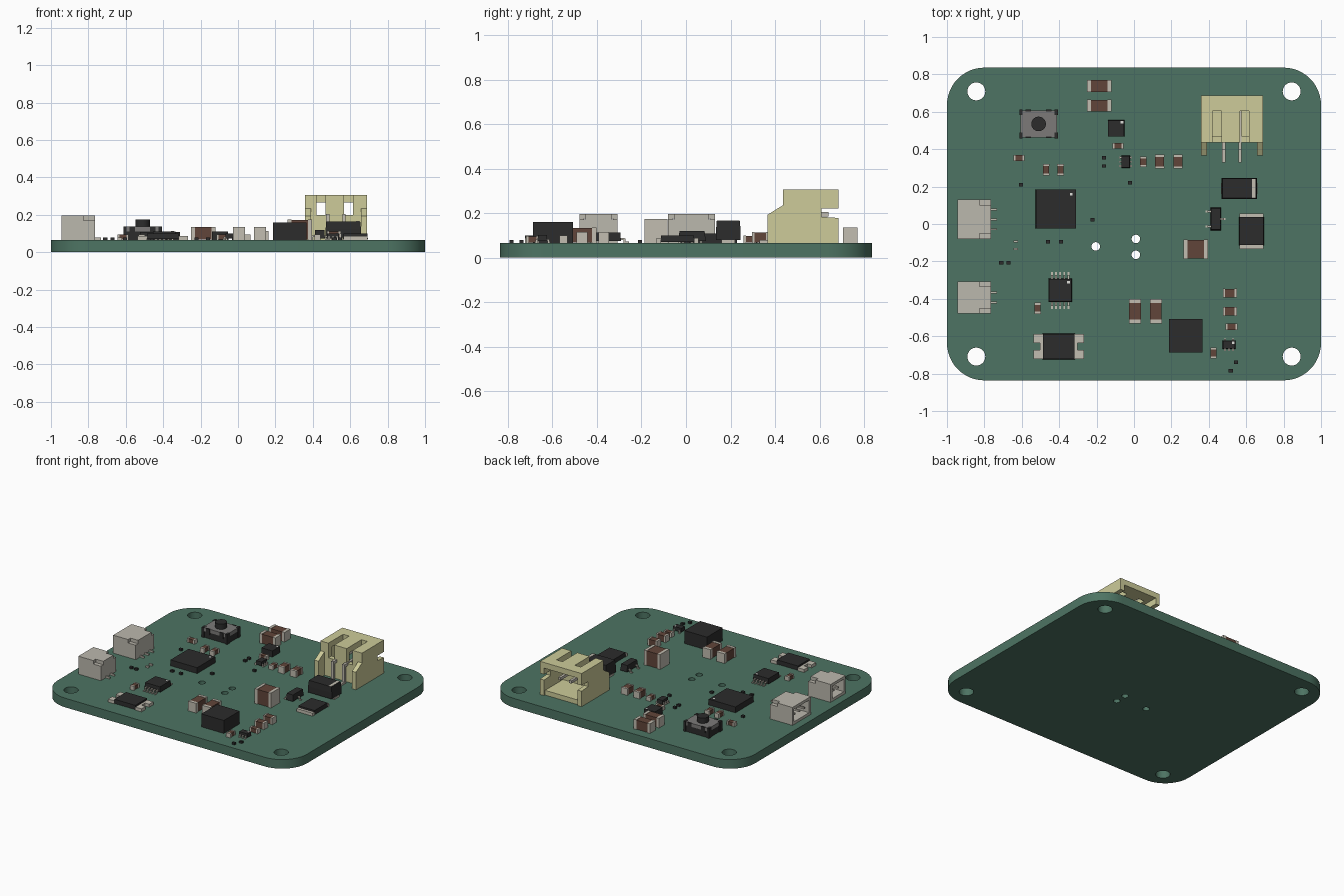
import bpy, bmesh, math
from mathutils import Matrix, Vector

if "Cube" in bpy.data.objects:
    bpy.data.objects.remove(bpy.data.objects["Cube"])

TOP = 0.066  # upper surface of the board


def material(name, rgb):
    mat = bpy.data.materials.new(name)
    mat.use_nodes = True
    mat.diffuse_color = (*rgb, 1)
    mat.node_tree.nodes["Principled BSDF"].inputs["Base Color"].default_value = (*rgb, 1)
    return mat


GREEN = material("board green", (0.075, 0.175, 0.125))
BLACK = material("chip black", (0.025, 0.025, 0.025))
CREAM = material("connector cream", (0.61, 0.6, 0.32))
BROWN = material("ceramic brown", (0.12, 0.06, 0.042))
PALE = material("pale terminal", (0.54, 0.51, 0.44))
IVORY = material("socket ivory", (0.5, 0.48, 0.42))
GREY = material("switch grey", (0.2, 0.195, 0.19))
WHITE = material("marking white", (0.75, 0.75, 0.72))


def box(mat, x, y, z, sx, sy, sz, taper=1):
    """Box piece centred on x, y with its base at z."""
    return (mat, Vector((x, y, z)), (sx, sy, sz), taper)


def span(mat, x0, x1, y0, y1, z0, z1):
    return box(mat, (x0 + x1) / 2, (y0 + y1) / 2, z0, x1 - x0, y1 - y0, z1 - z0)


def part(name, pieces, at=(0, 0, 0), turned=False):
    """One object made of several coloured boxes."""
    bm = bmesh.new()
    mesh = bpy.data.meshes.new(name)
    for mat, base, size, taper in pieces:
        if mat.name not in mesh.materials:
            mesh.materials.append(mat)
        index = mesh.materials.find(mat.name)
        verts = bmesh.ops.create_cube(bm, size=1)["verts"]
        for v in verts:
            k = taper if v.co.z > 0 else 1
            v.co = Vector((v.co.x * size[0] * k, v.co.y * size[1] * k,
                           (v.co.z + 0.5) * size[2])) + base
        for face in {f for v in verts for f in v.link_faces}:
            face.material_index = index
    bm.to_mesh(mesh)
    bm.free()
    obj = bpy.data.objects.new(name, mesh)
    bpy.context.collection.objects.link(obj)
    obj.location = at
    obj.rotation_euler.z = math.pi / 2 if turned else 0
    return obj


def arc(cx, cy, r, start=0, sweep=360, steps=32):
    angles = [math.radians(start + sweep * i / steps) for i in range(steps + (sweep < 360))]
    return [(cx + r * math.cos(a), cy + r * math.sin(a)) for a in angles]


def plate(name, loops, thickness, mat, matrix):
    """Flat outline with optional holes, extruded from its base."""
    curve = bpy.data.curves.new(name, "CURVE")
    curve.dimensions = "2D"
    curve.fill_mode = "BOTH"
    curve.extrude = thickness / 2
    for loop in loops:
        spline = curve.splines.new("POLY")
        spline.points.add(len(loop) - 1)
        for point, (x, y) in zip(spline.points, loop):
            point.co = (x, y, 0, 1)
        spline.use_cyclic_u = True
    source = bpy.data.objects.new(name, curve)
    bpy.context.collection.objects.link(source)
    bpy.context.view_layer.update()
    mesh = bpy.data.meshes.new_from_object(source.evaluated_get(bpy.context.evaluated_depsgraph_get()))
    bpy.data.objects.remove(source)
    bm = bmesh.new()
    bm.from_mesh(mesh)
    bmesh.ops.remove_doubles(bm, verts=bm.verts, dist=0.0001)
    bmesh.ops.recalc_face_normals(bm, faces=bm.faces)
    bm.to_mesh(mesh)
    bm.free()
    mesh.transform(matrix @ Matrix.Translation((0, 0, thickness / 2)))
    mesh.materials.clear()
    mesh.materials.append(mat)
    obj = bpy.data.objects.new(name, mesh)
    bpy.context.collection.objects.link(obj)
    bpy.ops.object.select_all(action="DESELECT")
    obj.select_set(True)
    bpy.context.view_layer.objects.active = obj
    bpy.ops.object.shade_smooth_by_angle(angle=math.radians(30))
    return obj


# Board with rounded corners, mounting holes and three small holes
outline = []
for sx, sy, start in ((1, 1, 0), (-1, 1, 90), (-1, -1, 180), (1, -1, 270)):
    outline += arc(sx * 0.8, sy * 0.636, 0.2, start, 90, 12)
holes = [arc(sx * 0.843, sy * 0.709, 0.048) for sx in (-1, 1) for sy in (-1, 1)]
holes += [arc(x, y, 0.023, steps=20) for x, y in ((-0.205, -0.12), (0.01, -0.08), (0.01, -0.165))]
plate("board", [outline] + holes, TOP, GREEN, Matrix())


# Ceramic capacitors: x, y, length, width, height; turned ones run along y
def capacitor(x, y, length, width, height, turned):
    end = max(0.16 * length, 0.012)
    ends = [box(PALE, s * (length - end) / 2, 0, 0, end, width, height) for s in (-1, 1)]
    middle = box(BROWN, 0, 0, 0.002, length - 2 * end, width * 0.96, height - 0.004)
    part("capacitor", ends + [middle], (x, y, TOP), turned)


for spec in ((-0.185, 0.738, 0.13, 0.065, 0.07), (-0.185, 0.633, 0.13, 0.065, 0.07),
             (-0.085, 0.418, 0.06, 0.032, 0.03), (-0.615, 0.353, 0.06, 0.032, 0.03),
             (0.33, -0.135, 0.13, 0.105, 0.108), (0.513, -0.37, 0.075, 0.048, 0.048),
             (0.513, -0.467, 0.075, 0.048, 0.048), (0.521, -0.55, 0.065, 0.035, 0.033)):
    capacitor(*spec, False)
for spec in ((0.05, 0.333, 0.058, 0.035, 0.03), (0.137, 0.333, 0.075, 0.05, 0.048),
             (0.235, 0.333, 0.075, 0.05, 0.048), (-0.47, 0.29, 0.063, 0.035, 0.033),
             (-0.393, 0.29, 0.063, 0.035, 0.033), (-0.515, -0.45, 0.06, 0.034, 0.03),
             (0.005, -0.467, 0.13, 0.065, 0.07), (0.117, -0.467, 0.13, 0.065, 0.07),
             (0.425, -0.69, 0.06, 0.034, 0.03)):
    capacitor(*spec, True)

# Tiny resistors and a small indicator's pads
for x, y in ((-0.16, 0.355), (-0.16, 0.31), (-0.022, 0.22), (-0.222, 0.022), (-0.605, 0.21),
             (-0.46, -0.095), (-0.39, -0.095), (-0.71, -0.207), (-0.67, -0.207),
             (0.545, -0.74), (0.517, -0.785)):
    part("resistor", [box(BLACK, 0, 0, 0, 0.022, 0.018, 0.014)], (x, y, TOP))
part("indicator", [box(PALE, 0, s * 0.02, 0, 0.022, 0.012, 0.012) for s in (-1, 1)],
     (-0.632, -0.114, TOP))


# Chips: gull-wing leads run along y, one number per lead position
def chip(name, x, y, w, d, h, upper=(), lower=(), reach=0.03, taper=0.96, dot=0, turned=False):
    lift = 0.008 if upper else 0
    pieces = [box(BLACK, 0, 0, lift, w, d, h - lift, taper)]
    for side, leads in ((1, upper), (-1, lower)):
        for px in leads:
            pieces.append(box(PALE, px, side * (d / 2 + reach * 0.2), h * 0.3, 0.01, reach * 0.5, 0.008))
            pieces.append(box(PALE, px, side * (d / 2 + reach * 0.45), 0, 0.01, 0.008, h * 0.45))
            pieces.append(box(PALE, px, side * (d / 2 + reach * 0.7), 0, 0.01, reach * 0.6, 0.007))
    if dot:
        pieces.append(box(WHITE, w / 2 - dot, d / 2 - dot, h, 0.014, 0.014, 0.001))
    part(name, pieces, (x, y, TOP), turned)


five = [0.022 * i for i in range(-2, 3)]
chip("processor", -0.418, 0.08, 0.216, 0.21, 0.042, taper=0.99, dot=0.026)
chip("driver_chip", -0.395, -0.355, 0.125, 0.125, 0.046, five, five, 0.037, dot=0.018)
chip("sensor_chip", -0.096, 0.511, 0.088, 0.088, 0.045, taper=0.99, dot=0.012)
chip("regulator_chip", -0.045, 0.333, 0.065, 0.046, 0.035, (-0.022, 0, 0.022), (-0.022, 0, 0.022),
     0.012, 0.94, turned=True)
chip("switch_chip", 0.508, -0.645, 0.068, 0.044, 0.035, (-0.022, 0.022), (-0.022, 0, 0.022),
     0.012, 0.94, dot=0.012)
chip("transistor", 0.437, 0.027, 0.125, 0.055, 0.053, (-0.04, 0.04), (0,), 0.026, 0.9, turned=True)
chip("inductor", 0.277, -0.597, 0.18, 0.18, 0.094, taper=1)

# Large diode with a pale polarity band
part("banded_diode", [
    box(BLACK, 0, 0, 0.012, 0.19, 0.11, 0.045),
    box(BLACK, 0, 0, 0.057, 0.19, 0.11, 0.042, 0.95),
    box(PALE, 0.077, 0, 0.0985, 0.02, 0.103, 0.002),
    box(PALE, 0.08, 0, 0, 0.035, 0.06, 0.014),
    box(PALE, -0.08, 0, 0, 0.035, 0.06, 0.014)], (0.563, 0.19, TOP))

# Flat diodes: one with forked tabs, one turned with narrow end strips
part("forked_diode", [box(BLACK, 0, 0, 0.004, 0.172, 0.138, 0.03, 0.98)]
     + [box(PALE, s * 0.109, t * 0.044, 0, 0.05, 0.048, 0.022) for s in (-1, 1) for t in (-1, 1)]
     + [box(PALE, s * 0.092, 0, 0, 0.018, 0.06, 0.022) for s in (-1, 1)], (-0.402, -0.655, TOP))
part("flat_diode", [box(BLACK, 0, 0, 0.004, 0.152, 0.132, 0.03, 0.98)]
     + [box(PALE, s * 0.085, 0, 0, 0.02, 0.128, 0.022) for s in (-1, 1)], (0.628, -0.038, TOP), True)

# Push switch
part("switch_body", [box(BLACK, 0, 0, 0, 0.196, 0.142, 0.045),
                     box(GREY, 0, 0, 0.045, 0.196, 0.146, 0.026)]
     + [box(BLACK, s * 0.094, t * 0.062, 0, 0.018, 0.03, 0.0725) for s in (-1, 1) for t in (-1, 1)]
     + [box(BLACK, s * 0.055, t * 0.071, 0.03, 0.03, 0.01, 0.0425) for s in (-1, 1) for t in (-1, 1)],
     (-0.51, 0.535, TOP))
plate("switch_button", [arc(-0.51, 0.535, 0.039)], 0.04, BLACK, Matrix.Translation((0, 0, 0.135)))


# Side-entry sockets opening towards the model's right
def socket(y, width, pins):
    half, wall, height = width / 2, 0.02, 0.13
    pieces = [span(IVORY, -0.945, -0.825, -half, half, 0, wall),
              span(IVORY, -0.945, -0.825, -half, half, height - wall, height),
              span(IVORY, -0.845, -0.765, -half + 0.028, half - 0.028, 0, height)]
    for s in (-1, 1):
        pieces.append(box(IVORY, -0.885, s * (half - wall / 2), wall, 0.12, wall, height - 2 * wall))
        pieces.append(box(IVORY, -0.805, s * (half - 0.015), 0, 0.08, 0.03, 0.105))
    for i in range(pins):
        py = (i - (pins - 1) / 2) * 0.053
        pieces.append(span(PALE, -0.77, -0.732, py - 0.005, py + 0.005, 0, 0.012))
        pieces.append(span(PALE, -0.93, -0.84, py - 0.006, py + 0.006, 0.055, 0.067))
    part("socket", pieces, (0, y, TOP))


socket(0.025, 0.21, 3)
socket(-0.393, 0.172, 2)

# Battery connector: stepped side walls, slotted roof, rear opening
side = [(0.367, TOP), (0.367, 0.193), (0.435, 0.235), (0.435, 0.306), (0.686, 0.306), (0.686, 0.22),
        (0.61, 0.22), (0.61, 0.183), (0.686, 0.178), (0.686, TOP)]
upright = Matrix(((0, 0, 1, 0), (1, 0, 0, 0), (0, 1, 0, 0), (0, 0, 0, 1)))
for x in (0.357, 0.658):
    plate("connector_side", [side], 0.032, CREAM, Matrix.Translation((x, 0, 0)) @ upright)
shell = [span(CREAM, 0.389, 0.658, 0.435, 0.675, TOP, 0.1),
         span(CREAM, 0.389, 0.658, 0.435, 0.47, 0.1, 0.2),
         span(CREAM, 0.389, 0.658, 0.605, 0.686, 0.265, 0.306)]
for x0, x1 in ((0.389, 0.42), (0.468, 0.567), (0.615, 0.658)):
    shell.append(span(CREAM, x0, x1, 0.435, 0.605, 0.265, 0.306))
    shell.append(span(CREAM, x0, x1, 0.435, 0.47, 0.2, 0.265))
part("connector_shell", shell)

# Bent connector pins
for x in (0.48, 0.567):
    part("connector_pin", [span(PALE, x - 0.009, x + 0.009, 0.405, 0.64, 0.185, 0.205),
                           span(PALE, x - 0.009, x + 0.009, 0.395, 0.415, TOP, 0.205),
                           span(PALE, x - 0.009, x + 0.009, 0.33, 0.415, TOP, 0.08)])
